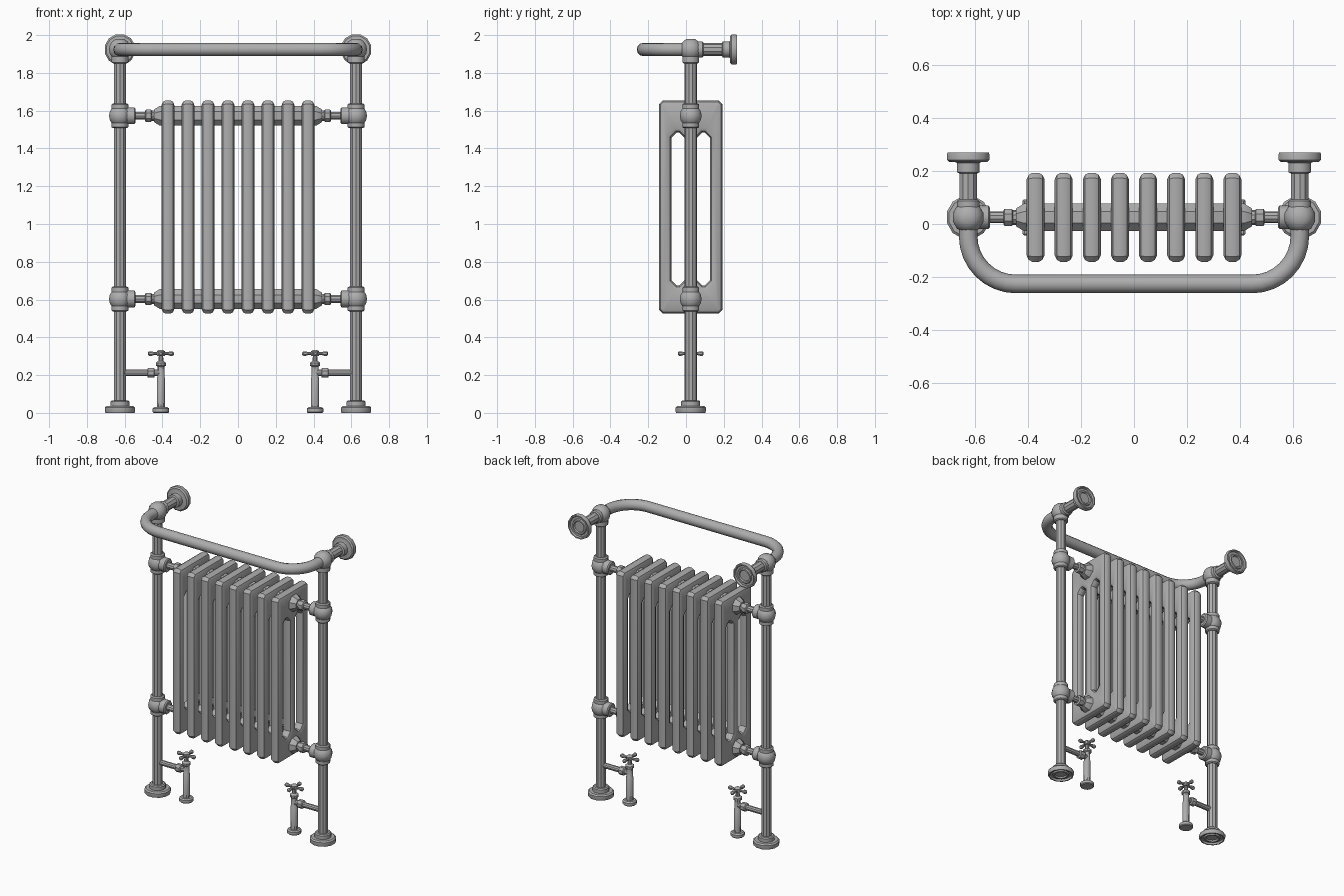
import bpy
import bmesh
from math import cos, sin, pi
from mathutils import Vector

old = bpy.data.objects.get("Cube")
if old:
    bpy.data.objects.remove(old, do_unlink=True)

metal = bpy.data.materials.new("satin grey metal")
metal.use_nodes = True
grey = (0.42, 0.42, 0.42, 1)
metal.diffuse_color = grey
metal.node_tree.nodes["Principled BSDF"].inputs["Base Color"].default_value = grey

MID = 0.025                      # depth of the frame's centre plane
POST_X, RAIL_Z = 0.625, 1.924
HEADERS = {"lower": 0.603, "upper": 1.573}
UP, BACK = Vector((0, 0, 1)), Vector((0, 1, 0))


def finish(name, mesh, angle=35):
    mesh.materials.append(metal)
    ob = bpy.data.objects.new(name, mesh)
    bpy.context.collection.objects.link(ob)
    bpy.ops.object.select_all(action="DESELECT")
    ob.select_set(True)
    bpy.context.view_layer.objects.active = ob
    bpy.ops.object.shade_smooth_by_angle(angle=angle * pi / 180)
    return ob


def from_bmesh(name, bm):
    bmesh.ops.recalc_face_normals(bm, faces=bm.faces[:])
    mesh = bpy.data.meshes.new(name)
    bm.to_mesh(mesh)
    bm.free()
    return finish(name, mesh)


def bridge(bm, a, b):
    n = len(a)
    for i in range(n):
        bm.faces.new((a[i], a[(i + 1) % n], b[(i + 1) % n], b[i]))


def lathe(name, origin, axis, profile, sides=12):
    """Turn (distance, radius) points about an axis and cap both ends."""
    bm = bmesh.new()
    turn = UP.rotation_difference(axis)
    rings = []
    for t, r in profile:
        angles = [2 * pi * (i + 0.5) / sides for i in range(sides)]
        rings.append([bm.verts.new(Vector(origin) + turn @ Vector((r * cos(a), r * sin(a), t)))
                      for a in angles])
    for a, b in zip(rings, rings[1:]):
        bridge(bm, a, b)
    bm.faces.new(rings[0])
    bm.faces.new(rings[-1])
    return from_bmesh(name, bm)


def rod(name, origin, axis, start, end, radius, sides=10):
    return lathe(name, origin, axis, [(start, radius), (end, radius)], sides)


def ball(name, origin, axis):
    steps = 8
    arc = [(-0.06 * cos(pi * i / steps), 0.06 * sin(pi * i / steps)) for i in range(1, steps)]
    return lathe(name, origin, axis, arc)


def octagon(y0, y1, z0, z1, c):
    return [(y0 + c, z0), (y1 - c, z0), (y1, z0 + c), (y1, z1 - c),
            (y1 - c, z1), (y0 + c, z1), (y0, z1 - c), (y0, z0 + c)]


def radiator_section(name, x):
    """Three joined columns: a slab with two slots and rounded edges."""
    bm = bmesh.new()
    section = [(-0.034, 0.025), (-0.026, 0.008), (-0.012, 0),
               (0.012, 0), (0.026, 0.008), (0.034, 0.025)]
    outlines = [(-0.168, 0.168, 0.525, 1.655, 0.02, 1),
                (-0.102, -0.033, 0.675, 1.485, 0.028, -1),
                (0.033, 0.102, 0.675, 1.485, 0.028, -1)]
    ends = ([], [])
    for y0, y1, z0, z1, c, sign in outlines:
        rings = []
        for dx, inset in section:
            d = inset * sign
            pts = octagon(y0 + d, y1 - d, z0 + d, z1 - d, c - 0.586 * d)
            rings.append([bm.verts.new((x + dx, MID + y, z)) for y, z in pts])
        for a, b in zip(rings, rings[1:]):
            bridge(bm, a, b)
        for store, ring in zip(ends, (rings[0], rings[-1])):
            store += [bm.edges.get((ring[i - 1], ring[i])) for i in range(8)]
    for edges in ends:
        bmesh.ops.triangle_fill(bm, edges=edges, use_beauty=True)
    return from_bmesh(name, bm)


# Radiator sections and the header tubes that join them
for i in range(8):
    radiator_section(f"radiator_section_{i + 1}", (i - 3.5) * 0.106)
for level, z in HEADERS.items():
    lathe(f"{level}_header_tube", (0, MID, z), Vector((1, 0, 0)),
          [(-0.445, 0.036), (-0.415, 0.056), (0.415, 0.056), (0.445, 0.036)], 8)

# Flange with a hollow outer face; distance runs outward from the hollow
flange = [(0.012, 0.022), (0.012, 0.036), (0.003, 0.04), (0.003, 0.05), (0.012, 0.054),
          (0.012, 0.068), (0, 0.072), (0, 0.08), (0.008, 0.083), (0.028, 0.083),
          (0.036, 0.074), (0.036, 0.052), (0.06, 0.052), (0.066, 0.045), (0.066, 0.03)]
wall_flange = [(t, r) for t, r in flange if t < 0.04] + [(0.04, 0.044), (0.075, 0.044),
                                                         (0.08, 0.034)]

for side, label in ((1, "left"), (-1, "right")):
    x = side * POST_X
    inward = Vector((-side, 0, 0))

    # Floor-standing post
    lathe(f"{label}_post_foot", (x, MID, 0), UP, flange)
    rod(f"{label}_post", (x, MID, 0), UP, 0.05, RAIL_Z - 0.03, 0.033)

    # Ball joints with collars, and couplings to the headers
    for level, z in HEADERS.items():
        spot = (x, MID, z)
        ball(f"{label}_{level}_ball_joint", spot, UP)
        for way in (-1, 1):
            lathe(f"{label}_{level}_post_collar", spot, UP * way,
                  [(0.038, 0.046), (0.06, 0.046), (0.066, 0.038)])
        lathe(f"{label}_{level}_side_collar", spot, inward,
              [(0.038, 0.046), (0.076, 0.046), (0.082, 0.038)])
        rod(f"{label}_{level}_coupling_pipe", spot, inward, 0.07, 0.2, 0.022)
        lathe(f"{label}_{level}_coupling_nut", spot, inward,
              [(0.133, 0.028), (0.137, 0.035), (0.165, 0.035), (0.169, 0.028)], 8)
        rod(f"{label}_{level}_coupling_end", spot, inward, 0.165, 0.19, 0.028)

    # Top joint and wall bracket
    top = (x, MID, RAIL_Z)
    ball(f"{label}_top_ball_joint", top, UP)
    lathe(f"{label}_top_collar", top, -UP, [(0.038, 0.046), (0.068, 0.046), (0.074, 0.038)])
    lathe(f"{label}_bracket_collar", top, BACK, [(0.038, 0.044), (0.062, 0.044), (0.068, 0.036)])
    rod(f"{label}_bracket_pipe", top, BACK, 0.04, 0.2, 0.034)
    lathe(f"{label}_wall_flange", (x, 0.27, RAIL_Z), -BACK, wall_flange)

    # Supply valve
    vx = side * 0.408
    foot = (vx, MID, 0)
    lathe(f"{label}_valve_foot", foot, UP,
          [(0, 0.04), (0.005, 0.045), (0.023, 0.045), (0.03, 0.036), (0.03, 0.02)])
    lathe(f"{label}_valve_stem", foot, UP,
          [(0.02, 0.023), (0.185, 0.023), (0.19, 0.02), (0.245, 0.02), (0.25, 0.028),
           (0.265, 0.028), (0.275, 0.015), (0.3, 0.012), (0.302, 0.022), (0.326, 0.022),
           (0.333, 0.012)], 10)
    pipe_at = (x, MID, 0.212)
    rod(f"{label}_valve_pipe", pipe_at, inward, 0.02, 0.21, 0.018)
    lathe(f"{label}_valve_nut", pipe_at, inward,
          [(0.145, 0.022), (0.149, 0.028), (0.18, 0.028), (0.184, 0.022)], 8)

    # Four-armed valve handle
    for k in range(4):
        arm = Vector((cos(k * pi / 2), sin(k * pi / 2), 0))
        lathe(f"{label}_valve_handle_arm_{k + 1}", (vx, MID, 0.314), arm,
              [(0.01, 0.01), (0.035, 0.008), (0.05, 0.013), (0.062, 0.013), (0.068, 0.007)], 8)

# Towel rail with rounded corners
bend = 0.18
half = [(POST_X, MID)]
for i in range(9):
    a = i / 8 * pi / 2
    half.append((POST_X - bend + bend * cos(a), -0.226 + bend - bend * sin(a)))
path = half + [(-x, y) for x, y in reversed(half)]
curve = bpy.data.curves.new("towel_rail_path", "CURVE")
curve.dimensions = "3D"
curve.bevel_depth = 0.035
curve.bevel_resolution = 4
spline = curve.splines.new("POLY")
spline.points.add(len(path) - 1)
for point, (x, y) in zip(spline.points, path):
    point.co = (x, y, RAIL_Z, 1)
helper = bpy.data.objects.new("towel_rail_path", curve)
bpy.context.collection.objects.link(helper)
bpy.context.view_layer.update()
rail = bpy.data.meshes.new_from_object(helper.evaluated_get(bpy.context.evaluated_depsgraph_get()))
bpy.data.objects.remove(helper, do_unlink=True)
finish("towel_rail", rail)
